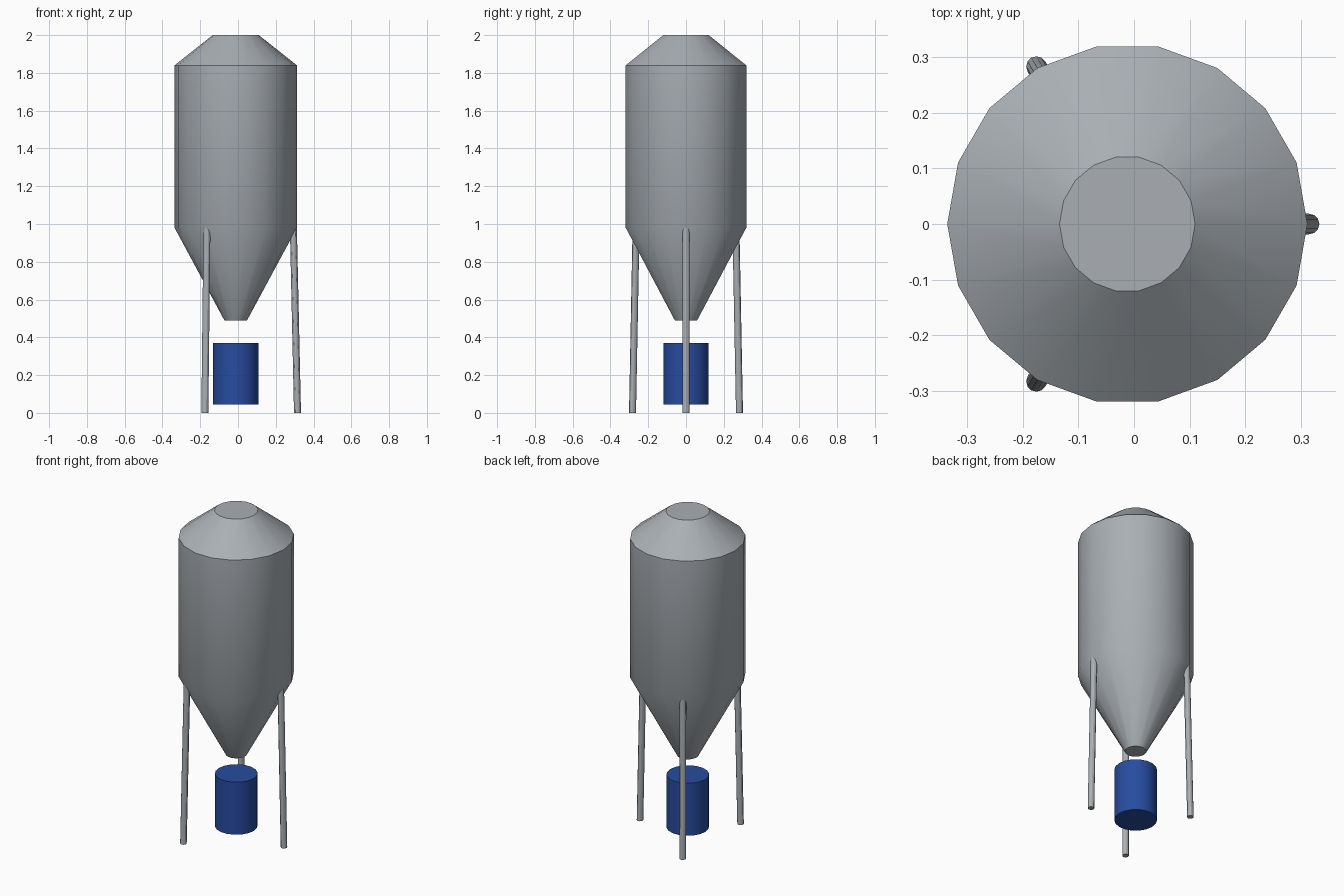
import bpy
import bmesh
import math
from mathutils import Vector

cube = bpy.data.objects.get("Cube")
if cube:
    bpy.data.objects.remove(cube, do_unlink=True)

CX = -0.012  # axis of the tank


def make_material(name, color):
    mat = bpy.data.materials.new(name)
    mat.use_nodes = True
    mat.diffuse_color = color
    mat.node_tree.nodes["Principled BSDF"].inputs["Base Color"].default_value = color
    return mat


def lathe(name, rings, sides, mat):
    """Capped solid from (centre, radius) rings, smooth around, sharp at rims."""
    bm = bmesh.new()
    loops = []
    for centre, radius in rings:
        loops.append([bm.verts.new(Vector(centre) + Vector((
            radius * math.cos(math.tau * i / sides),
            radius * math.sin(math.tau * i / sides), 0))) for i in range(sides)])
    for low, high in zip(loops, loops[1:]):
        for i in range(sides):
            j = (i + 1) % sides
            bm.faces.new((low[i], low[j], high[j], high[i]))
    bm.faces.new(loops[0][::-1])
    bm.faces.new(loops[-1])
    mesh = bpy.data.meshes.new(name)
    bm.to_mesh(mesh)
    bm.free()
    mesh.materials.append(mat)
    obj = bpy.data.objects.new(name, mesh)
    bpy.context.collection.objects.link(obj)
    bpy.ops.object.select_all(action='DESELECT')
    obj.select_set(True)
    bpy.context.view_layer.objects.active = obj
    bpy.ops.object.shade_smooth_by_angle(angle=math.radians(30))
    return obj


steel = make_material("galvanised_grey", (0.40, 0.43, 0.46, 1))
blue = make_material("barrel_blue", (0.02, 0.072, 0.35, 1))

# Tank: discharge cone, cylindrical wall, sloped roof and flat lid
profile = [(0.49, 0.06), (0.98, 0.324), (1.84, 0.324), (2.0, 0.122)]
lathe("silo_tank", [((CX, 0, z), r) for z, r in profile], 18, steel)

# Barrel hanging under the outlet
lathe("barrel", [((CX, 0, z), 0.12) for z in (0.045, 0.37)], 18, blue)

# Three legs leaning in towards the tank
for name, angle in (("left_leg", 0), ("back_right_leg", 120), ("front_right_leg", 240)):
    a = math.radians(angle)
    ends = [((CX + r * math.cos(a), r * math.sin(a), z), 0.0185)
            for r, z in ((0.327, 0), (0.305, 0.99))]
    lathe(name, ends, 12, steel)
